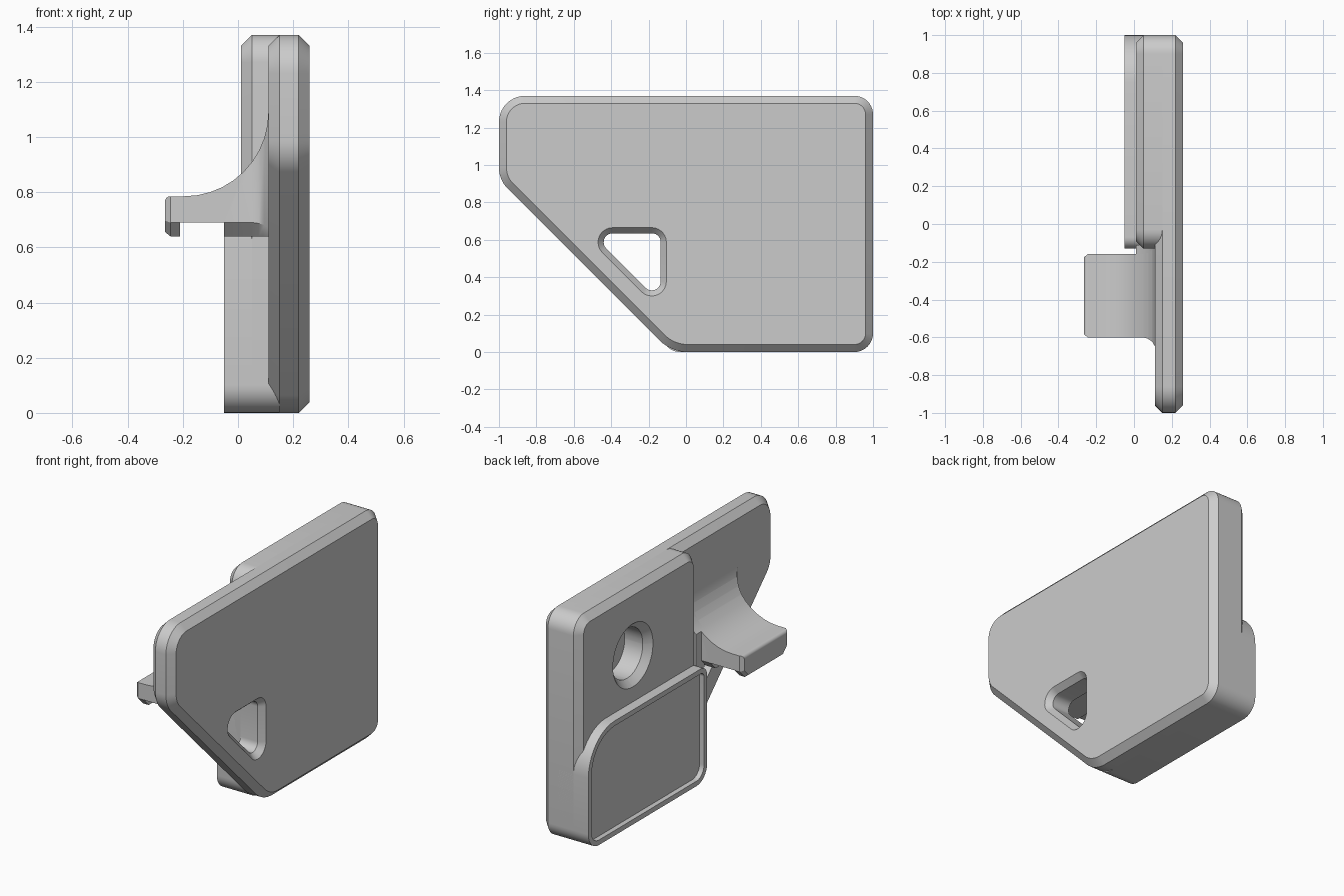
import bpy, bmesh
from math import radians
from mathutils import Vector

cube = bpy.data.objects.get("Cube")
if cube:
    bpy.data.objects.remove(cube, do_unlink=True)

grey = bpy.data.materials.new("plain grey")
grey.use_nodes = True
grey.diffuse_color = (0.6, 0.6, 0.6, 1)
grey.node_tree.nodes["Principled BSDF"].inputs["Base Color"].default_value = (0.6, 0.6, 0.6, 1)


def outline(corners, inset, steps=10):
    """Inset a counter-clockwise polygon of (u, v, radius) and round its corners."""
    points = []
    count = len(corners)
    for i, (u, v, radius) in enumerate(corners):
        p = Vector((u, v))
        a = (p - Vector(corners[i - 1][:2])).normalized()
        b = (Vector(corners[(i + 1) % count][:2]) - p).normalized()
        n1, n2 = Vector((-a.y, a.x)), Vector((-b.y, b.x))
        bisector = (n1 + n2) / (1 + n1.dot(n2))
        p = p + bisector * inset
        if radius == 0:
            points.append(p)
            continue
        side = 1 if a.x * b.y - a.y * b.x > 0 else -1
        r = max(radius - side * inset, 0.002)
        centre = p + bisector * r * side
        for k in range(steps + 1):
            points.append(centre - n1.slerp(n2, k / steps) * r * side)
    return points


def loft(name, corners, rings, axis="x"):
    """Solid through insets of one outline; rings are (position, inset)."""
    bm = bmesh.new()
    loops = []
    for t, inset in rings:
        loops.append([bm.verts.new((t, p.x, p.y) if axis == "x" else (p.x, t, p.y))
                      for p in outline(corners, inset)])
    for lo, hi in zip(loops, loops[1:]):
        for i in range(len(lo)):
            bm.faces.new((lo[i - 1], lo[i], hi[i], hi[i - 1]))
    bm.faces.new(loops[0])
    bm.faces.new(loops[-1])
    bmesh.ops.recalc_face_normals(bm, faces=bm.faces)
    mesh = bpy.data.meshes.new(name)
    bm.to_mesh(mesh)
    bm.free()
    mesh.materials.append(grey)
    obj = bpy.data.objects.new(name, mesh)
    bpy.context.collection.objects.link(obj)
    return obj


def activate(obj):
    for other in bpy.context.selected_objects:
        other.select_set(False)
    obj.select_set(True)
    bpy.context.view_layer.objects.active = obj


def combine(obj, tool, operation="DIFFERENCE"):
    tool.hide_render = True
    mod = obj.modifiers.new("cut", "BOOLEAN")
    mod.operation, mod.object, mod.solver = operation, tool, "EXACT"
    activate(obj)
    bpy.ops.object.modifier_apply(modifier=mod.name)


def box(u0, u1, v0, v1, r):
    return [(u0, v0, r), (u1, v0, r), (u1, v1, r), (u0, v1, r)]


C = 0.04  # common chamfer

# Full side plate with a cut-off lower front corner
plate = loft("side_plate",
             [(-0.08, 0, 0.22), (1, 0, 0.1), (1, 1.37, 0.1), (-1, 1.37, 0.14), (-1, 0.92, 0.16)],
             [(0.11, C), (0.15, 0), (0.22, 0), (0.26, C)])

# Thicker rear half
step = loft("rear_step", box(-0.13, 1, 0, 1.37, 0.1), [(0.01, C), (0.05, 0), (0.15, 0)])

# Lower raised block with a shallow rimmed recess
block_shape = [(-0.13, 0, 0.1), (1, 0, 0.1), (1, 0.69, 0.25), (-0.13, 0.69, 0.06)]
block = loft("lower_block", block_shape, [(-0.05, 0), (0.15, 0)])
recess = loft("recess_cutter", block_shape, [(-0.07, 0.03), (-0.02, 0.03)])

# Triangular opening through the plate, chamfered on the outer face
opening = loft("opening_cutter",
               [(-0.135, 0.262, 0.048), (-0.135, 0.635, 0.048), (-0.508, 0.635, 0.048)],
               [(0.09, 0), (0.225, 0), (0.26, -0.03), (0.28, -0.03)])

# Blind round hole in the rear step; radius just short of half the side
bore = loft("bore_cutter", box(0.34, 0.64, 0.82, 1.12, 0.148),
            [(0, -C), (0.01, -C), (0.05, 0), (0.17, 0)])

# Hook: swept profile trimmed by a chamfered, flared side shape
hook_profile = [(-0.265, 0.64, 0), (-0.21, 0.64, 0), (-0.21, 0.69, 0), (-0.05, 0.69, 0),
                (-0.05, 0.64, 0), (0.16, 0.64, 0), (0.16, 1.1, 0), (0.11, 1.1, 0),
                (0.11, 0.785, 0.305), (-0.265, 0.785, 0.02)]
hook = loft("hook", hook_profile, [(-0.8, 0), (0, 0)], axis="y")
trim = loft("hook_trim",
            [(-0.6, 0.69, 0), (-0.55, 0.64, 0), (-0.21, 0.64, 0), (-0.16, 0.69, 0),
             (-0.16, 1.3, 0), (-0.6, 1.3, 0)],
            [(-0.27, 0.02), (-0.245, 0), (0.05, 0), (0.075, -0.008),
             (0.095, -0.022), (0.11, -0.045), (0.17, -0.045)])

# Web continuing the hook curve into the rear step
web = loft("hook_web", hook_profile, [(-0.19, 0), (-0.11, 0)], axis="y")
web_trim = loft("web_trim", box(-0.3, 0, 0.5, 1.3, 0), [(0.01, 0), (0.2, 0)])

combine(plate, opening)
combine(plate, bore)
combine(step, bore)
combine(block, recess)
combine(hook, trim, "INTERSECT")
combine(web, web_trim, "INTERSECT")
for tool in (opening, bore, recess, trim, web_trim):
    bpy.data.objects.remove(tool, do_unlink=True)

for part in (plate, step, block, hook, web):
    activate(part)
    bpy.ops.object.shade_smooth_by_angle(angle=radians(30))
